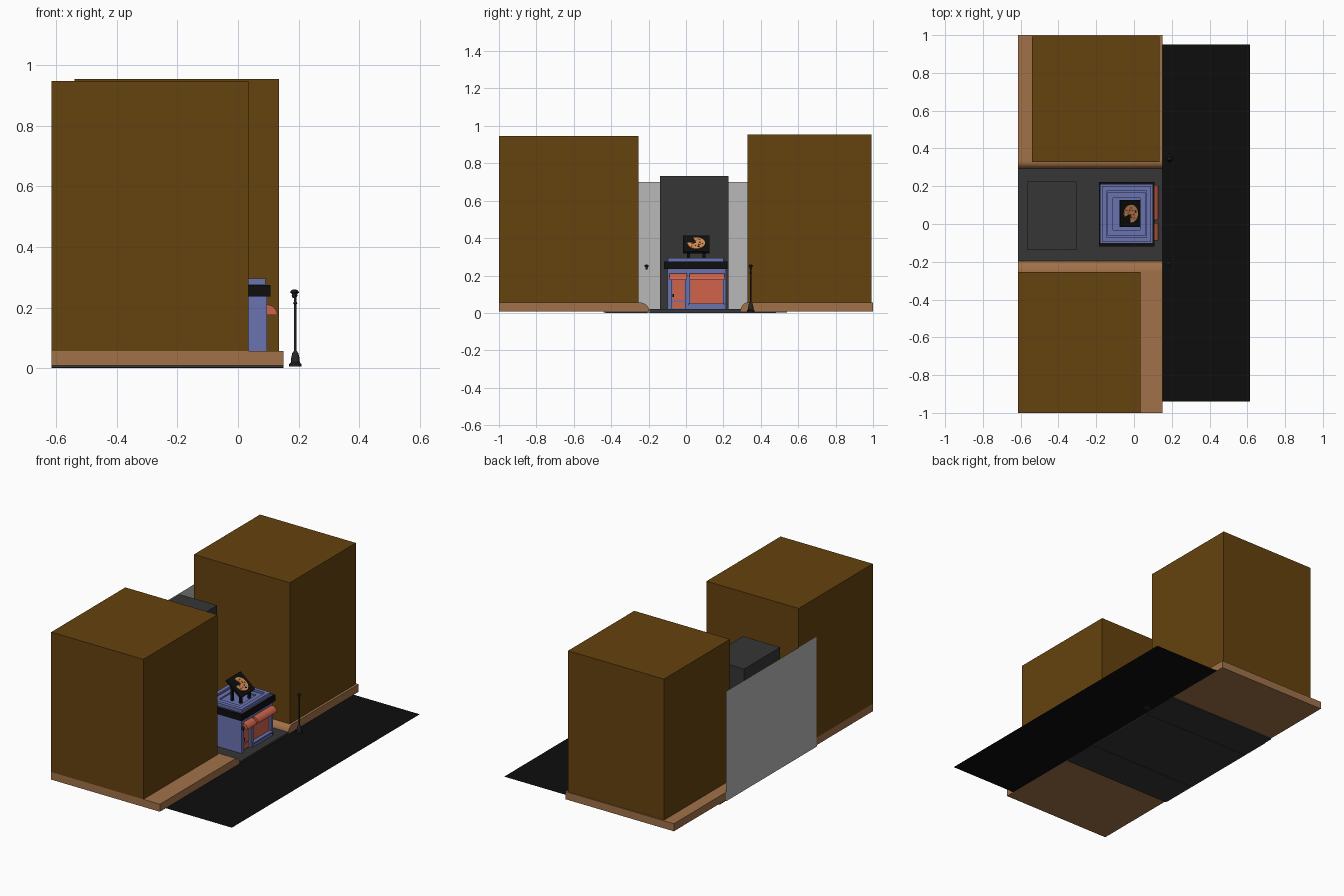
import bpy, bmesh, math, random
from mathutils import Matrix, Vector

if "Cube" in bpy.data.objects:
    bpy.data.objects.remove(bpy.data.objects["Cube"])


def srgb(r, g, b):
    f = lambda c: c / 12.92 if c <= 0.04045 else ((c + 0.055) / 1.055) ** 2.4
    return [f(c / 255) for c in (r, g, b)] + [1]


def material(name, *rgb):
    m = bpy.data.materials.new(name)
    m.diffuse_color = srgb(*rgb)
    m.use_nodes = True
    m.node_tree.nodes["Principled BSDF"].inputs["Base Color"].default_value = m.diffuse_color
    return m


BROWN = material("building_brown", 101, 66, 14)
TAN = material("sidewalk_tan", 161, 114, 73)
ASPHALT = material("road_black", 13, 13, 13)
DARK = material("dark_grey", 54, 54, 54)
GREY = material("wall_grey", 184, 184, 184)
BLUE = material("shop_blue", 106, 115, 176)
RED = material("awning_red", 209, 100, 76)
BLACK = material("trim_black", 14, 14, 14)
IRON = material("lamp_iron", 38, 38, 40)
CRUST = material("pizza_tan", 214, 150, 88)


def finish(name, bm, mat, matrix=None):
    bmesh.ops.recalc_face_normals(bm, faces=bm.faces[:])
    me = bpy.data.meshes.new(name)
    bm.to_mesh(me)
    bm.free()
    me.materials.append(mat)
    ob = bpy.data.objects.new(name, me)
    if matrix:
        ob.matrix_world = matrix
    bpy.context.collection.objects.link(ob)
    return ob


def box(name, x, y, z, mat, matrix=None):
    """Box from (min, max) pairs on each axis."""
    bm = bmesh.new()
    bmesh.ops.create_cube(bm, size=1)
    for v in bm.verts:
        v.co = [(a + b) / 2 + c * (b - a) for (a, b), c in zip((x, y, z), v.co)]
    return finish(name, bm, mat, matrix)


def plate(name, corners, mat):
    bm = bmesh.new()
    bm.faces.new([bm.verts.new(c) for c in corners])
    return finish(name, bm, mat)


def prism(name, points, offset, mat, matrix=None):
    """Extrude a planar outline of 3D points along an offset."""
    bm = bmesh.new()
    face = bm.faces.new([bm.verts.new(p) for p in points])
    new = bmesh.ops.extrude_face_region(bm, geom=[face])["geom"]
    bmesh.ops.translate(bm, vec=offset, verts=[g for g in new if isinstance(g, bmesh.types.BMVert)])
    return finish(name, bm, mat, matrix)


def frame(name, x, y, z, t, mat):
    """Rectangular ring of width t, lying flat."""
    box(name + "_left", (x[0], x[0] + t), y, z, mat)
    box(name + "_right", (x[1] - t, x[1]), y, z, mat)
    box(name + "_near", (x[0] + t, x[1] - t), (y[0], y[0] + t), z, mat)
    box(name + "_far", (x[0] + t, x[1] - t), (y[1] - t, y[1]), z, mat)


def lathe(name, profile, x, y, mat, sides=16):
    bm = bmesh.new()
    rings = [[bm.verts.new((x + r * math.cos(i * math.tau / sides),
                            y + r * math.sin(i * math.tau / sides), z)) for i in range(sides)]
             for r, z in profile]
    for a, b in zip(rings, rings[1:]):
        for i in range(sides):
            j = (i + 1) % sides
            bm.faces.new((a[i], a[j], b[j], b[i]))
    bm.faces.new(rings[0])
    bm.faces.new(rings[-1])
    return finish(name, bm, mat)


# Ground: road, alley floor and the plate under the sidewalks
plate("road", [(0.15, -0.94, 0.008), (0.615, -0.94, 0.008), (0.615, 0.95, 0.008), (0.15, 0.95, 0.008)], ASPHALT)
box("alley_floor", (-0.615, 0.15), (-0.195, 0.295), (0, 0.02), DARK)
box("under_plate_left", (-0.615, 0.15), (-0.44, -0.205), (0.002, 0.008), DARK)
box("under_plate_right", (-0.615, 0.15), (0.295, 0.54), (0.002, 0.008), DARK)

# Sidewalks with a rounded kerb towards the alley
for name, outer, shoulder, edge in (("sidewalk_left", -1, -0.25, -0.197),
                                    ("sidewalk_right", 1, 0.33, 0.292)):
    outline = [(-0.615, outer, 0.008), (-0.615, outer, 0.056)]
    for i in range(7):
        a = i / 6 * math.pi / 2
        outline.append((-0.615, shoulder + (edge - shoulder) * math.sin(a), 0.012 + 0.044 * math.cos(a)))
    outline.append((-0.615, edge, 0.008))
    prism(name, outline, (0.765, 0, 0), TAN)

# Big buildings, back wall and the dark tower behind the shop
box("building_left", (-0.615, 0.034), (-1, -0.255), (0.056, 0.947), BROWN)
box("building_right", (-0.54, 0.135), (0.328, 0.993), (0.056, 0.954), BROWN)
plate("back_wall", [(-0.617, -0.43, 0), (-0.617, 0.48, 0), (-0.617, 0.48, 0.7), (-0.617, -0.43, 0.7)], GREY)
box("rear_tower", (-0.567, -0.305), (-0.138, 0.226), (0.02, 0.732), DARK)

# Shop body, pilasters, header and sill
box("shop_body", (-0.175, 0.075), (-0.1, 0.215), (0.02, 0.24), BLUE)
for i, (a, b) in enumerate(((-0.1, -0.077), (-0.004, 0.02), (0.198, 0.215))):
    box(f"pilaster_{i}", (0.075, 0.095), (a, b), (0.02, 0.24), BLUE)
box("shop_header", (0.075, 0.093), (-0.1, 0.215), (0.205, 0.24), BLUE)
box("window_sill", (0.075, 0.1), (0.015, 0.205), (0.02, 0.045), BLUE)
box("sill_ledge", (0.075, 0.106), (0.012, 0.208), (0.042, 0.05), BLUE)

# Door and window panes
box("door_upper", (0.075, 0.083), (-0.073, -0.008), (0.066, 0.2), RED)
box("door_lower", (0.075, 0.083), (-0.073, -0.008), (0.026, 0.058), RED)
box("door_handle", (0.083, 0.092), (-0.071, -0.063), (0.086, 0.102), BLACK)
box("shop_window", (0.075, 0.082), (0.024, 0.194), (0.05, 0.2), RED)

# Awnings with a quarter-round section
for name, a, b in (("door_awning", -0.087, 0.005), ("window_awning", 0.02, 0.207)):
    arc = [(0.093 + 0.037 * math.sin(t), a, 0.176 + 0.034 * math.cos(t))
           for t in (i / 6 * math.pi / 2 for i in range(7))]
    prism(name, [(0.093, a, 0.176)] + arc, (0, b - a, 0), RED)

# Black cornice and stepped roof
box("cornice", (-0.186, 0.108), (-0.118, 0.222), (0.236, 0.274), BLACK)
box("roof_slab", (-0.178, 0.098), (-0.1, 0.208), (0.27, 0.277), BLUE)
frame("parapet", (-0.17, 0.09), (-0.095, 0.2), (0.275, 0.295), 0.024, BLUE)
frame("roof_step", (-0.14, 0.062), (-0.062, 0.168), (0.275, 0.286), 0.03, BLUE)

# Tilted sign board: local X runs along y, local Y up the board, local Z out of it
up = Vector((-0.108, 0, 0.088)).normalized()
out = Vector((0.088, 0, 0.108)).normalized()
tilt = Matrix.Translation((-0.022, 0.055, 0.366)) @ Matrix(
    ((0, up.x, out.x, 0), (1, 0, 0, 0), (0, up.z, out.z, 0), (0, 0, 0, 1)))
box("sign_board", (-0.071, 0.071), (-0.067, 0.067), (-0.006, 0.006), BLACK, tilt)
for i, x in enumerate((0.01, -0.05)):
    for j, y in enumerate((0.013, 0.097)):
        top = 0.366 - (x + 0.022) * 0.088 / 0.108
        box(f"sign_leg_{i}{j}", (x - 0.007, x + 0.007), (y - 0.008, y + 0.008), (0.274, top), BLACK)

# Pizza with a missing slice, plus toppings
gap0, gap1 = math.radians(110), math.radians(175)


def disc(r, a0, a1, n, z, cx=0, cy=0):
    return [(cx + r * math.cos(a0 + (a1 - a0) * i / n), cy + r * math.sin(a0 + (a1 - a0) * i / n), z)
            for i in range(n + 1)]


prism("pizza", [(0, 0, 0.006)] + disc(0.047, gap1, gap0 + math.tau, 24, 0.006), (0, 0, 0.005), CRUST, tilt)
random.seed(4)
for i in range(9):
    a = gap1 + 0.3 + (math.tau - (gap1 - gap0) - 0.6) * i / 8
    r = 0.033 if i % 2 else 0.02
    prism(f"topping_{i}", disc(0.006, 0, math.tau * 7 / 8, 7, 0.011, r * math.cos(a), r * math.sin(a)),
          (0, 0, 0.002), random.choice((RED, RED, BLACK)), tilt)

# Street lamps: one complete, the other only shows its lantern
head = [(0.004, 0.232), (0.007, 0.24), (0.006, 0.245), (0.012, 0.249), (0.011, 0.254), (0.004, 0.259)]
post = [(0.02, 0.006), (0.02, 0.014), (0.015, 0.018), (0.014, 0.032), (0.01, 0.05), (0.005, 0.056),
        (0.004, 0.06), (0.004, 0.21), (0.007, 0.214), (0.004, 0.22)]
lathe("street_lamp", post + head, 0.189, 0.346, IRON)
lathe("lamp_lantern", head, 0.184, -0.211, IRON)
